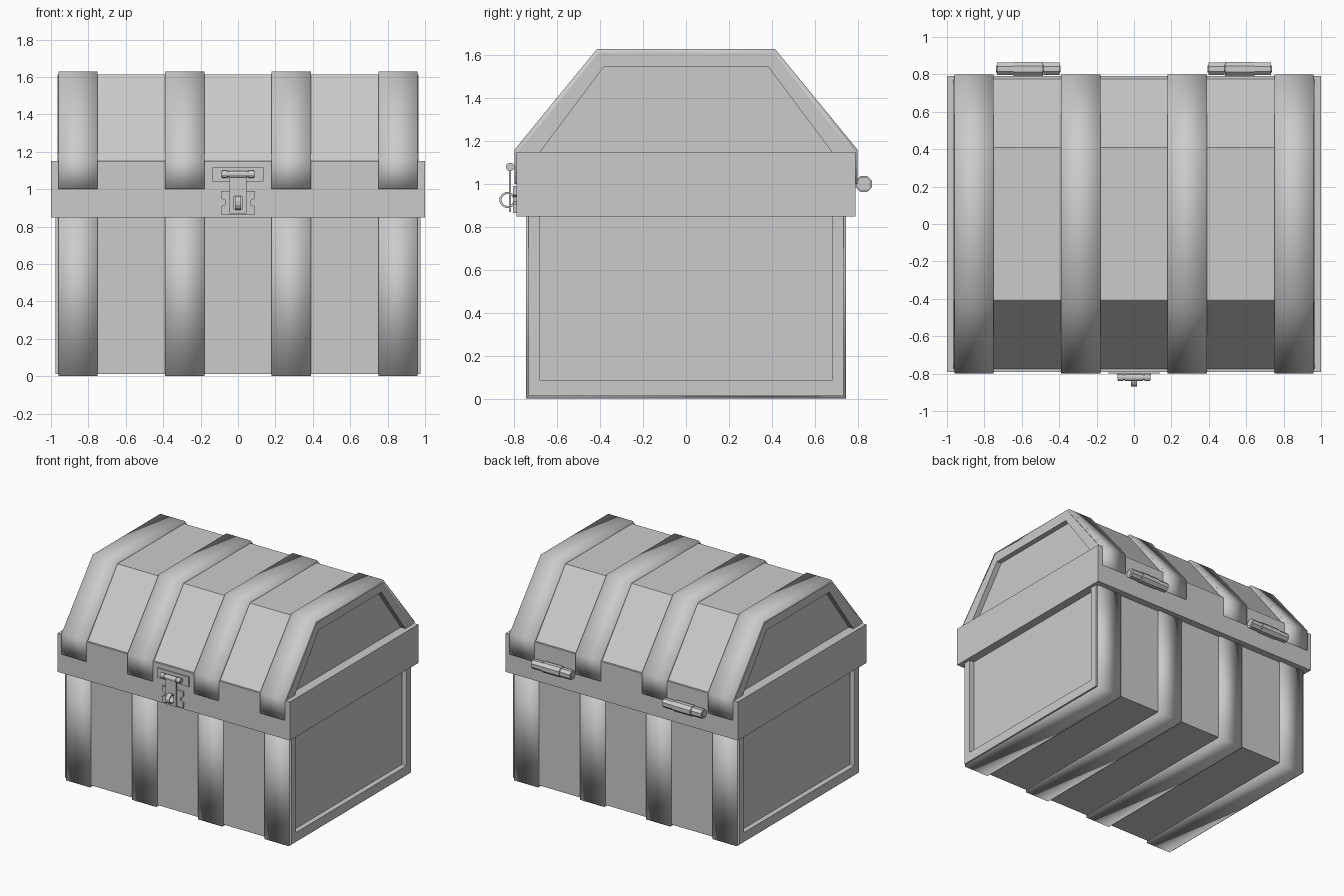
import bpy, bmesh, math

if "Cube" in bpy.data.objects:
    bpy.data.objects.remove(bpy.data.objects["Cube"])


def make(name, bm, smooth=False):
    bmesh.ops.recalc_face_normals(bm, faces=bm.faces)
    for f in bm.faces:
        f.smooth = smooth
    mesh = bpy.data.meshes.new(name)
    bm.to_mesh(mesh)
    bm.free()
    ob = bpy.data.objects.new(name, mesh)
    bpy.context.collection.objects.link(ob)
    return ob


def loft(name, loops, caps=True, smooth=False):
    """Skin matching 3D loops; without caps the last loop joins the first."""
    bm = bmesh.new()
    rings = [[bm.verts.new(p) for p in lp] for lp in loops]
    n = len(loops[0])
    pairs = list(zip(rings, rings[1:]))
    if caps:
        bm.faces.new(rings[0])
        bm.faces.new(rings[-1])
    else:
        pairs.append((rings[-1], rings[0]))
    for a, b in pairs:
        for i in range(n):
            j = (i + 1) % n
            bm.faces.new((a[i], a[j], b[j], b[i]))
    return make(name, bm, smooth)


def at_x(profile, x):
    return [(x, y, z) for y, z in profile]


def prism_x(name, profile, x0, x1, smooth=False):
    return loft(name, [at_x(profile, x0), at_x(profile, x1)], True, smooth)


def prism_y(name, profile, y0, y1):
    return loft(name, [[(x, y, z) for x, z in profile] for y in (y0, y1)])


def circle(y, z, r, n):
    return [(y + r * math.cos(math.tau * (i + .5) / n),
             z + r * math.sin(math.tau * (i + .5) / n)) for i in range(n)]


def mirror(half):
    return half + [(-a, b) for a, b in reversed(half)]


def rect(a, z0, z1):
    return [(-a, z0), (a, z0), (a, z1), (-a, z1)]


def framed(name, outer, inner, w, depth):
    """Prism along x whose two ends have a recessed panel."""
    loft(name, [at_x(inner, -w + depth), at_x(inner, -w), at_x(outer, -w),
                at_x(outer, w), at_x(inner, w), at_x(inner, w - depth)])


# Body, rim band and lid
framed("chest_body", rect(.735, .012, .90), rect(.68, .085, .88), .975, .04)
prism_x("rim_band", rect(.79, .85, 1.15), -1, 1)
framed("chest_lid",
       mirror([(-.775, 1.10), (-.775, 1.15), (-.41, 1.612)]),
       mirror([(-.702, 1.12), (-.68, 1.15), (-.385, 1.545)]), .965, .04)

# Straps round the body and over the lid
body_strap = mirror([(-.747, .88), (-.747, 0)]) + \
    list(reversed(mirror([(-.71, .88), (-.71, .037)])))
lid_strap = mirror([(-.80, 1.0), (-.80, 1.16), (-.415, 1.63)]) + \
    list(reversed(mirror([(-.76, 1.0), (-.76, 1.145), (-.398, 1.59)])))
for i, x in enumerate((-.855, -.285, .285, .855)):
    prism_x(f"body_strap_{i}", body_strap, x - .105, x + .105, True)
    prism_x(f"lid_strap_{i}", lid_strap, x - .105, x + .105, True)

# Back hinges: three knuckles and a pin each
for side, x in (("left", -.565), ("right", .565)):
    for part, a, b, r in (("outer_a", -.168, -.08, .036), ("middle", -.078, .078, .041),
                          ("outer_b", .08, .168, .036), ("pin", -.172, .172, .02)):
        prism_x(f"hinge_{side}_{part}", circle(.829, 1.0, r, 8), x + a, x + b)

# Front latch: upper plate, barrel and end knuckles
prism_y("latch_upper_plate", rect(.135, 1.04, 1.115), -.80, -.78)
prism_x("latch_barrel", circle(-.82, 1.08, .014, 12), -.088, .088)
for s in (-1, 1):
    prism_x("latch_knuckle", circle(-.82, 1.08, .02, 12), s * .055, s * .085)
prism_x("hasp_knuckle", circle(-.82, 1.08, .019, 12), -.048, .048)

# Notched lower plate
prism_y("latch_lower_plate", mirror([(-.09, .865), (-.09, .908), (-.068, .918),
                                     (-.068, .94), (-.09, .95), (-.09, .99)]), -.806, -.78)

# Hasp with a slot for the staple
hasp_out, hasp_in = rect(.046, .87, 1.075), rect(.022, .892, .962)
loft("hasp", [[(x, y, z) for x, z in p] for p, y in
              ((hasp_out, -.816), (hasp_out, -.826), (hasp_in, -.826), (hasp_in, -.816))], False)

# Staple ring through the hasp
big, small = circle(-.832, .926, .038, 12), circle(-.832, .926, .028, 12)
loft("staple", [at_x(big, -.017), at_x(big, .017), at_x(small, .017), at_x(small, -.017)], False)
